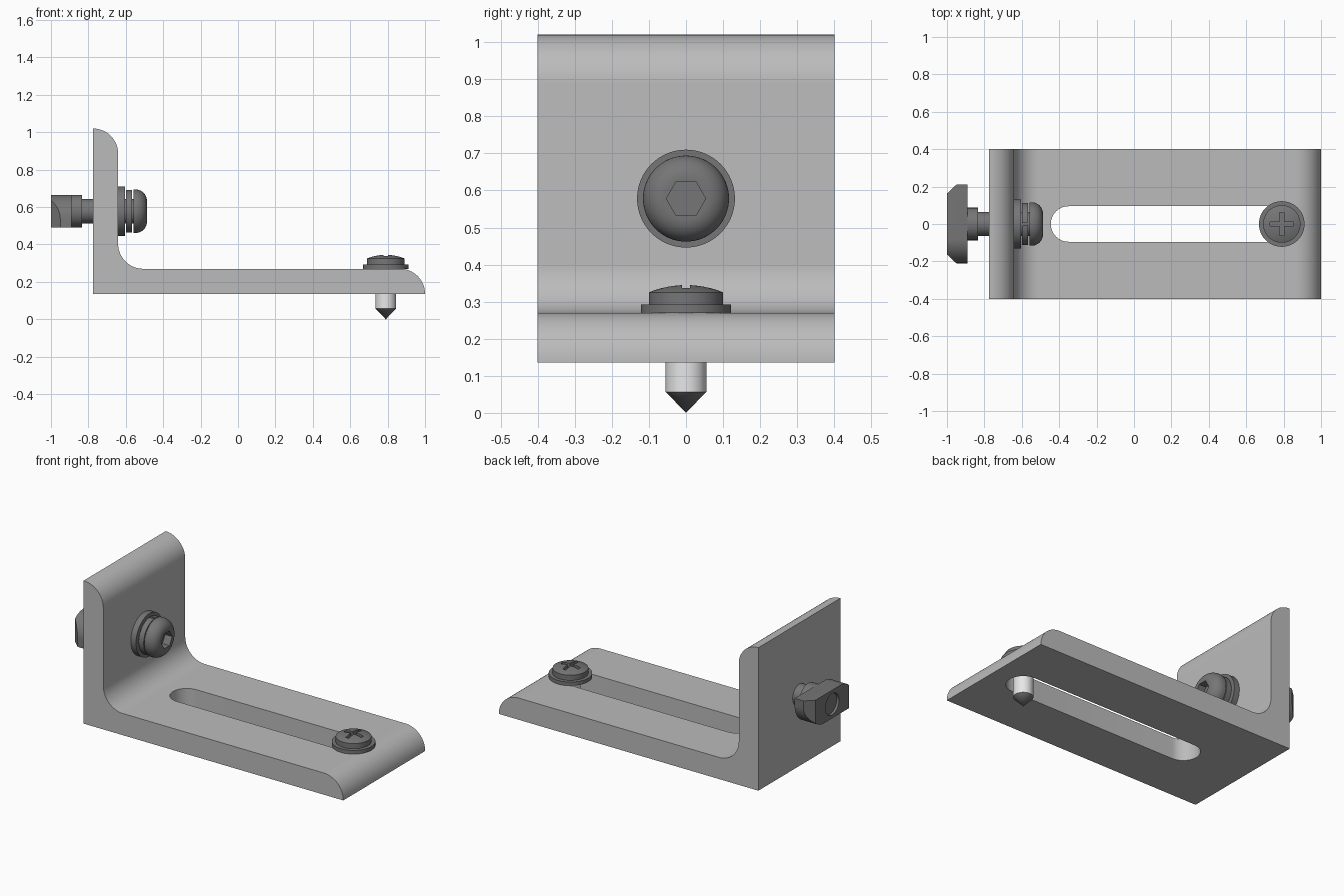
import bpy, bmesh, math
from mathutils import Matrix, Vector

if "Cube" in bpy.data.objects:
    bpy.data.objects.remove(bpy.data.objects["Cube"])


def material(name, value):
    m = bpy.data.materials.new(name)
    m.use_nodes = True
    colour = (value, value, value, 1)
    m.diffuse_color = colour
    m.node_tree.nodes["Principled BSDF"].inputs["Base Color"].default_value = colour
    return m


ALUMINIUM = material("satin aluminium grey", 0.5)
DARK = material("dark steel", 0.18)
BRIGHT = material("bright steel", 0.8)

# Local frames: the third column is the extrusion or turning axis
ALONG_X = Matrix(((0, 0, 1), (1, 0, 0), (0, 1, 0))).to_4x4()
ALONG_Y = Matrix(((1, 0, 0), (0, 0, -1), (0, 1, 0))).to_4x4()
ALONG_Z = Matrix.Identity(4)


def arc(cx, cy, r, start, end, steps=16):
    angles = [math.radians(start + (end - start) * i / steps) for i in range(steps + 1)]
    return [(cx + r * math.cos(a), cy + r * math.sin(a)) for a in angles]


def make(name, bm, mat, frame, origin):
    bmesh.ops.remove_doubles(bm, verts=bm.verts, dist=1e-5)
    bmesh.ops.transform(bm, matrix=Matrix.Translation(origin) @ frame, verts=bm.verts)
    bmesh.ops.recalc_face_normals(bm, faces=bm.faces)
    mesh = bpy.data.meshes.new(name)
    bm.to_mesh(mesh)
    bm.free()
    obj = bpy.data.objects.new(name, mesh)
    bpy.context.collection.objects.link(obj)
    mesh.materials.append(mat)
    return obj


def prism(name, outline, low, high, mat, frame=ALONG_Z, origin=(0, 0, 0)):
    bm = bmesh.new()
    face = bm.faces.new([bm.verts.new((u, v, low)) for u, v in outline])
    top = bmesh.ops.extrude_face_region(bm, geom=[face])["geom"]
    moved = [g for g in top if isinstance(g, bmesh.types.BMVert)]
    bmesh.ops.translate(bm, vec=(0, 0, high - low), verts=moved)
    return make(name, bm, mat, frame, origin)


def lathe(name, profile, mat, frame, origin, steps=64):
    """Turn (radius, height) points about the frame's axis."""
    bm = bmesh.new()
    verts = [bm.verts.new((r, 0, h)) for r, h in profile]
    edges = [bm.edges.new(pair) for pair in zip(verts, verts[1:])]
    bmesh.ops.spin(bm, geom=verts + edges, cent=(0, 0, 0), axis=(0, 0, 1),
                   angle=math.tau, steps=steps)
    return make(name, bm, mat, frame, origin)


def disc(name, radius, low, high, mat, frame, origin):
    return lathe(name, [(0, low), (radius, low), (radius, high), (0, high)], mat, frame, origin)


def cut(obj, cutter, operation="DIFFERENCE"):
    mod = obj.modifiers.new("cut", "BOOLEAN")
    mod.operation, mod.object, mod.solver = operation, cutter, "EXACT"
    bpy.context.view_layer.objects.active = obj
    bpy.ops.object.modifier_apply(modifier=mod.name)
    bpy.data.objects.remove(cutter)


def rectangle(u, v):
    return [(-u, -v), (u, -v), (u, v), (-u, v)]


# Angle bracket with rounded tips and an inner fillet
T = 0.134
LEFT, RIGHT, BASE, TOP = -0.775, 1.0, 0.136, 1.02
inner, deck = LEFT + T, BASE + T
outline = [(LEFT, BASE)]
outline += arc(RIGHT - T, BASE, T, 0, 90)
outline += arc(inner + T, deck + T, T, 270, 180)
outline += arc(LEFT, TOP - T, T, 0, 90)
bracket = prism("angle_bracket", outline, -0.4, 0.4, ALUMINIUM, ALONG_Y)

# Long adjustment slot
SCREW_X = 0.79
slot = arc(SCREW_X, 0, 0.095, -90, 90, 24) + arc(-0.35, 0, 0.095, 90, 270, 24)
cut(bracket, prism("slot_cutter", slot, 0, 0.4, ALUMINIUM))

# Upright pointed screw: washer, domed cross head, shank, point
at = (SCREW_X, 0, 0)
disc("screw_washer", 0.122, deck, 0.293, DARK, ALONG_Z, at)
rise, rim = 0.02, 0.1
dome_r = (rim ** 2 + rise ** 2) / (2 * rise)
half = math.degrees(math.asin(rim / dome_r))
head = lathe("screw_head", [(0, 0.293), (rim, 0.293)]
             + arc(0, 0.345 - dome_r, dome_r, 90 - half, 90, 8), DARK, ALONG_Z, at)
for size in ((0.062, 0.011), (0.011, 0.062)):
    cut(head, prism("cross_cutter", rectangle(*size), 0.318, 0.4, DARK, ALONG_Z, at))
disc("screw_shank", 0.055, 0.057, 0.3, BRIGHT, ALONG_Z, at)
lathe("screw_point", [(0, 0), (0.055, 0.057), (0, 0.057)], DARK, ALONG_Z, at)

# Sideways bolt: washer, split spring washer, button head with hex socket
BOLT_Z = 0.578
at = (0, 0, BOLT_Z)
disc("bolt_washer", 0.132, inner, -0.605, DARK, ALONG_X, at)
spring = lathe("spring_washer", [(0.066, -0.6), (0.113, -0.6), (0.113, -0.566),
                                 (0.066, -0.566), (0.066, -0.6)], DARK, ALONG_X, at)
split = [(-0.012, -0.61), (0.002, -0.61), (0.012, -0.55), (-0.002, -0.55)]
cut(spring, prism("split_cutter", [(x, y) for y, x in split], 0, 0.2, DARK, ALONG_Z, at))
button = lathe("bolt_head", [(0, -0.56), (0.116, -0.56)]
               + arc(0.056, -0.547, 0.06, 0, 90) + [(0, -0.487)], DARK, ALONG_X, at)
cut(button, prism("hex_cutter", arc(0, 0, 0.053, 0, 300, 5), -0.535, -0.4,
                  DARK, ALONG_X, at))
disc("bolt_shank", 0.065, -0.985, -0.55, DARK, ALONG_X, at)

# Hammer nut: two opposite round corners, chamfered ends, round collar
H, END, R = 0.087, 0.21, 0.13
nut_outline = [(END, H)] + arc(-END + R, H - R, R, 90, 180 - math.degrees(
    math.asin(max(0, R - 2 * H) / R)))
nut_outline += [(-u, -v) for u, v in nut_outline]
nut = prism("hammer_nut", nut_outline, -1, -0.89, DARK, ALONG_X, at)
side = [(-0.85, END + 0.01), (-0.95, END + 0.01), (-0.95, END), (-1, END - 0.047)]
side += [(x, -y) for x, y in reversed(side)]
cut(nut, prism("end_cutter", side, -0.2, 0.2, DARK, ALONG_Z, at), "INTERSECT")
cut(nut, disc("bore_cutter", 0.066, -1.1, -0.8, DARK, ALONG_X, at))
disc("nut_collar", H, -0.89, -0.835, DARK, ALONG_X, at)

# Smooth the turned faces and keep the edges crisp
bpy.ops.object.select_all(action="DESELECT")
for obj in bpy.context.collection.objects:
    if obj.type == "MESH":
        obj.select_set(True)
        bpy.context.view_layer.objects.active = obj
bpy.ops.object.shade_smooth_by_angle(angle=math.radians(30))
